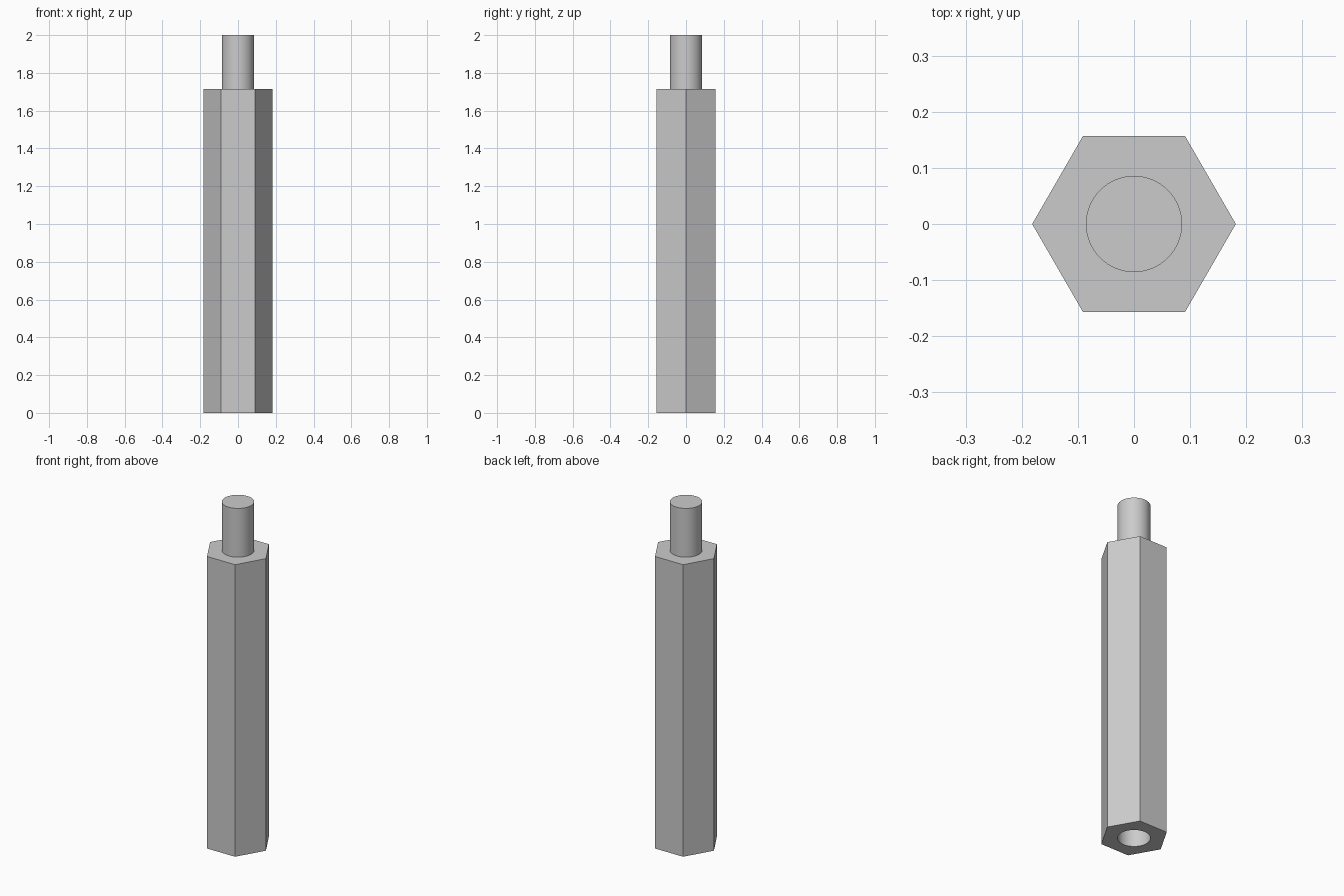
import bpy
import math

cube = bpy.data.objects.get("Cube")
if cube:
    bpy.data.objects.remove(cube, do_unlink=True)

HEX_RADIUS = 0.1815
BODY_TOP = 1.714
THREAD_RADIUS = 0.0857
HOLE_DEPTH = 0.5
OVERLAP = 0.05

# Plain metal grey
metal = bpy.data.materials.new("metal_grey")
metal.use_nodes = True
grey = (0.6, 0.6, 0.6, 1)
metal.diffuse_color = grey
metal.node_tree.nodes["Principled BSDF"].inputs["Base Color"].default_value = grey


def prism(name, sides, radius, bottom, top, turn=0):
    """Upright prism or cylinder between two heights."""
    bpy.ops.mesh.primitive_cylinder_add(
        vertices=sides, radius=radius, depth=top - bottom,
        location=(0, 0, (bottom + top) / 2), rotation=(0, 0, turn))
    obj = bpy.context.object
    obj.name = name
    obj.data.materials.append(metal)
    return obj


def combine(target, tool, operation):
    """Apply a boolean and remove its helper."""
    mod = target.modifiers.new(operation.lower(), "BOOLEAN")
    mod.operation = operation
    mod.solver = "EXACT"
    mod.object = tool
    bpy.context.view_layer.objects.active = target
    bpy.ops.object.modifier_apply(modifier=mod.name)
    bpy.data.objects.remove(tool, do_unlink=True)


# Hexagonal body with corners on the left and right
body = prism("hex_standoff", 6, HEX_RADIUS, 0, BODY_TOP, math.pi / 6)

# Round stud fused to the top
stud = prism("stud", 64, THREAD_RADIUS, BODY_TOP - OVERLAP, 2)
combine(body, stud, "UNION")

# Blind hole in the underside
hole = prism("hole_cutter", 64, THREAD_RADIUS, -OVERLAP, HOLE_DEPTH)
hole.hide_render = True
combine(body, hole, "DIFFERENCE")

# Smooth round walls, crisp edges
bpy.ops.object.select_all(action="DESELECT")
body.select_set(True)
bpy.context.view_layer.objects.active = body
bpy.ops.object.shade_smooth_by_angle(angle=math.radians(30))
